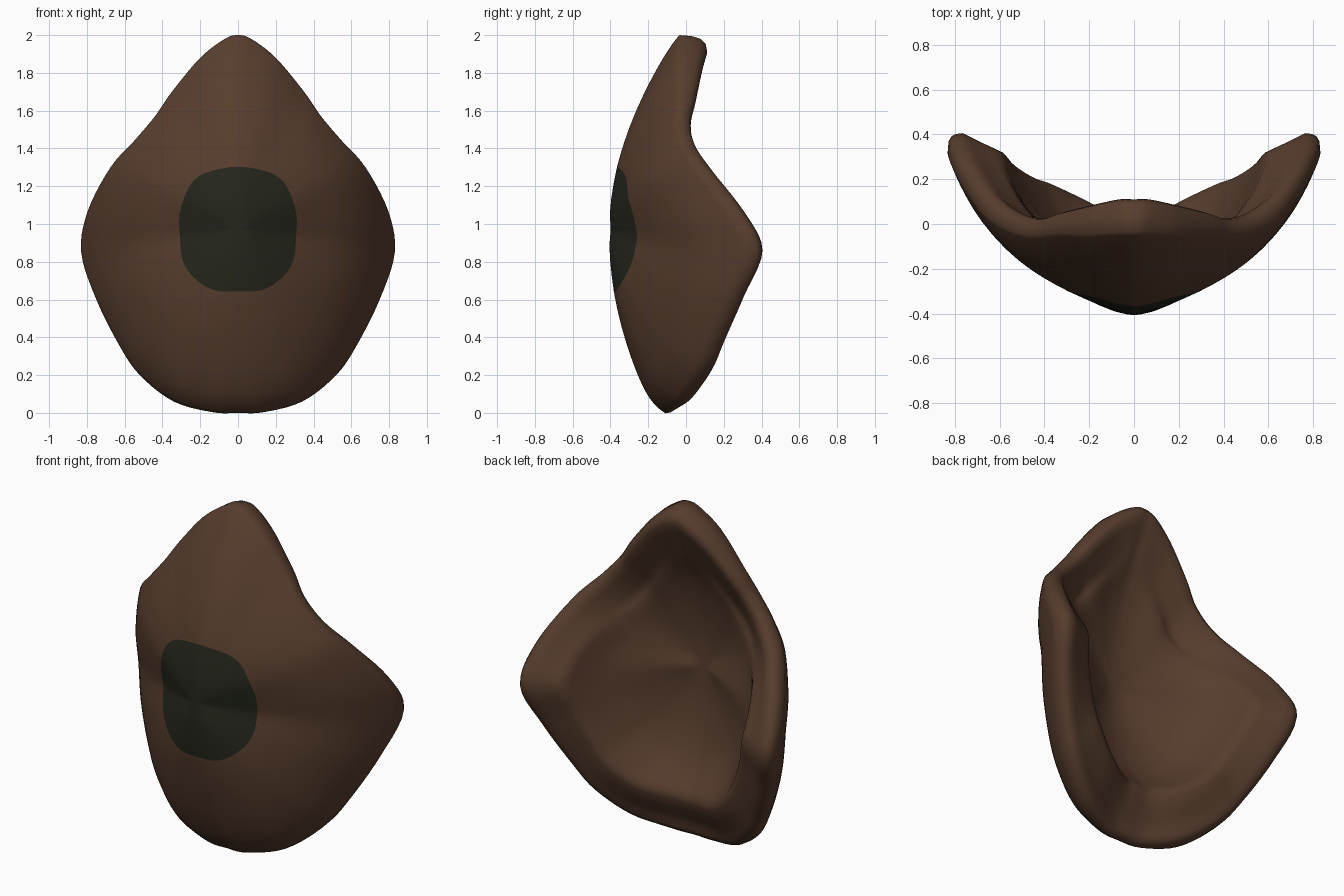
import bpy, bmesh, math

if "Cube" in bpy.data.objects:
    bpy.data.objects.remove(bpy.data.objects["Cube"])

# Half outline, top to bottom: x, z, back-of-rim y, rim depth
OUT = [(0, 2.0, .11, .145), (.07, 1.98, .11, .145), (.2, 1.88, .085, .13), (.35, 1.7, .05, .09),
       (.44, 1.57, .025, .075), (.55, 1.44, .05, .075), (.675, 1.3, .14, .08), (.795, 1.07, .31, .07),
       (.83, .85, .405, .06), (.75, .6, .31, .07), (.63, .36, .21, .08), (.52, .2, .145, .09),
       (.34, .06, .05, .09), (.13, .003, -.04, .06), (0, 0, -.05, .06)]
CZ, CY = .97, -.41           # centre of the boss on the front
STEPS = 5


def catmull(a, b, c, d, t):
    return tuple(.5 * (2*q + (r-p)*t + (2*p-5*q+4*r-s)*t*t + (3*q-p-3*r+s)*t**3)
                 for p, q, r, s in zip(a, b, c, d))


def flip(p):
    return (-p[0],) + tuple(p[1:])


def lerp(a, b, t):
    return a + (b - a) * t


# Closed, mirrored and smoothed outline
loop = OUT + [flip(p) for p in OUT[-2:0:-1]]
n = len(loop)
rim = [catmull(loop[i-1], loop[i], loop[(i+1) % n], loop[(i+2) % n], k / STEPS)
       for i in range(n) for k in range(STEPS)]
N = len(rim)


def side_weight(p):
    dx, dz = p[0], p[1] - CZ
    return dx*dx / (dx*dx + dz*dz)


def low(p):
    return max(0, (CZ - p[1]) / CZ)


def front_y(p, r):
    w = side_weight(p)
    side = .62*(math.sqrt(r*r + .0025) - .05) + .38*r**6
    up = .97*r**1.85 + .03*r**20
    down = .82*r**2 + .18*r**20
    vert = down if p[1] < CZ else up
    return lerp(CY, p[2] - p[3], w*side + (1-w)*vert)


def patch_r(p):
    # rounded-square edge of the painted patch along this ray
    dx, dz = abs(p[0]), p[1] - CZ
    s = ((dx/.31)**2.6 + (abs(dz)/.33)**2.6) ** (1/2.6)
    return (1 + .008*math.sin(9*math.atan2(dz, dx))) / s


def at(p, r, y):
    return (p[0]*r, y, CZ + (p[1]-CZ)*r)


def lip_y(p, r):
    # rolled rim: slopes inwards, but swells backwards along the bottom
    t = (.92 - r) / .21
    return p[2] - .1*t*(1 - low(p)) + .085*low(p)**2*min(1, t*1.3)


def floor_y(p, r):
    return front_y(p, r) + .215 + .07*low(p)*r


rings = []
# Front: patch rings, then leather rings out to the edge
for k in range(1, 5):
    rings.append([at(p, patch_r(p)*k/4, front_y(p, patch_r(p)*k/4)) for p in rim])
for k in range(1, 15):
    t = 1 - (1 - k/14)**1.4
    rs = [lerp(patch_r(p), 1, t) for p in rim]
    rings.append([at(p, r, front_y(p, r)) for p, r in zip(rim, rs)])
# Thick rolled rim
for r, f in ((.995, .45), (.98, .78), (.955, .95), (.92, 1.0)):
    rings.append([at(p, r, p[2] - p[3]*(1-f)) for p in rim])
for r in (.87, .81, .75, .71):
    rings.append([at(p, r, lip_y(p, r)) for p in rim])
# Hollow back
for r, b in ((.68, .2), (.645, .5), (.605, .8), (.55, .96), (.47, 1), (.36, 1), (.24, 1), (.12, 1)):
    rings.append([at(p, r, lerp(lip_y(p, .7), floor_y(p, r), b)) for p in rim])

bm = bmesh.new()
vr = [[bm.verts.new(c) for c in ring] for ring in rings]
first = bm.verts.new((0, CY, CZ))
last = bm.verts.new((0, CY + .215, CZ))
for i in range(N):
    j = (i + 1) % N
    bm.faces.new((first, vr[0][i], vr[0][j])).material_index = 1
    bm.faces.new((last, vr[-1][j], vr[-1][i]))
    for k in range(len(vr) - 1):
        f = bm.faces.new((vr[k][i], vr[k+1][i], vr[k+1][j], vr[k][j]))
        f.material_index = 1 if k < 3 else 0
bmesh.ops.recalc_face_normals(bm, faces=bm.faces)
# Relax the pinch at the middle of the hollow and of the boss
for verts, times in (([v for r in vr[-8:] for v in r] + [last], 10), ([v for r in vr[:3] for v in r] + [first], 3)):
    for _ in range(times):
        bmesh.ops.smooth_vert(bm, verts=verts, factor=.5, use_axis_y=True)
for f in bm.faces:
    f.smooth = True

mesh = bpy.data.meshes.new("curved_shell")
bm.to_mesh(mesh)
bm.free()
for name, col in (("brown_leather", (.096, .047, .027, 1)), ("dark_green_patch", (.018, .020, .012, 1))):
    m = bpy.data.materials.new(name)
    m.diffuse_color = col
    m.use_nodes = True
    m.node_tree.nodes["Principled BSDF"].inputs["Base Color"].default_value = m.diffuse_color
    mesh.materials.append(m)
bpy.context.collection.objects.link(bpy.data.objects.new("curved_shell", mesh))
